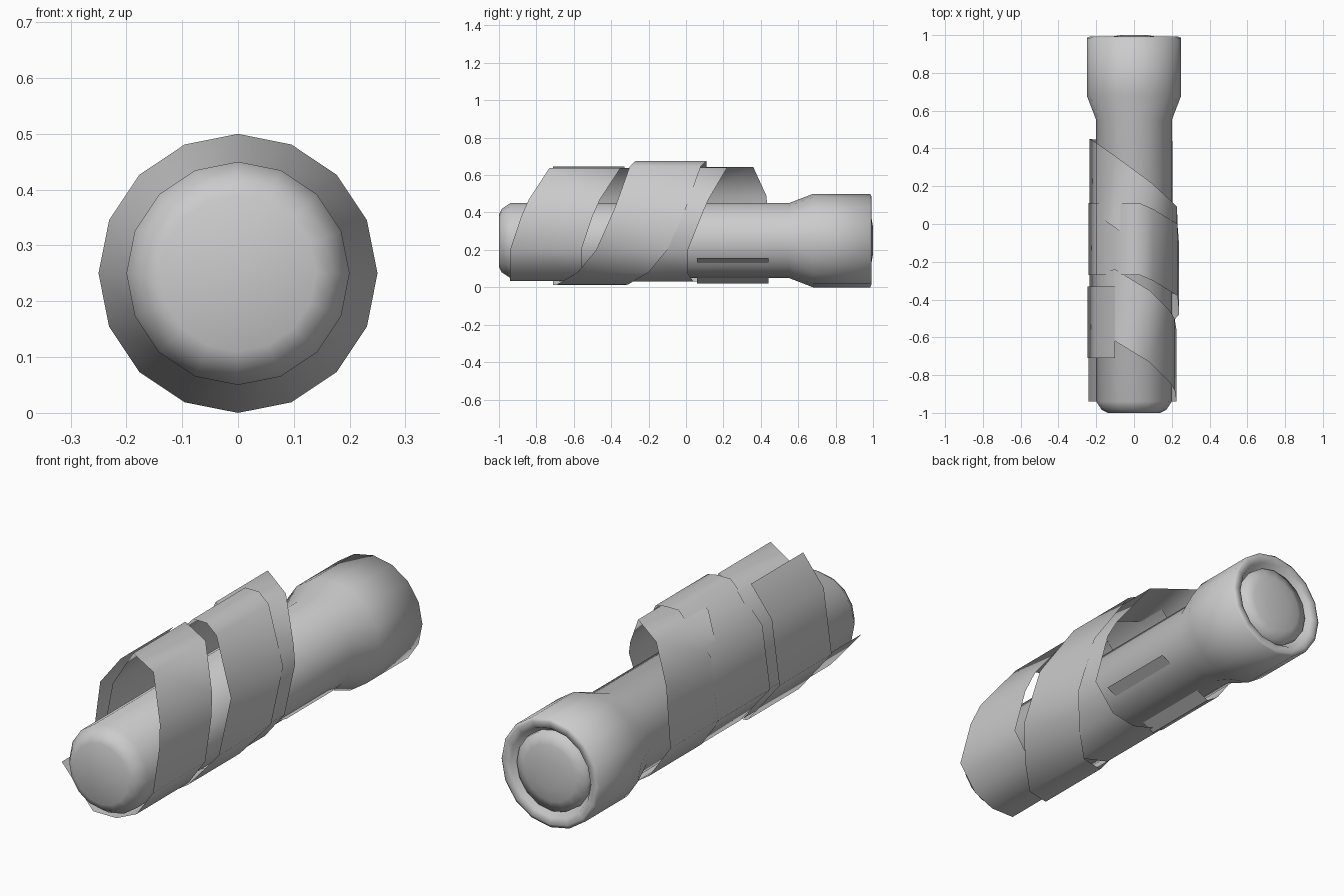
import bpy, bmesh, math

cube = bpy.data.objects.get("Cube")
if cube:
    bpy.data.objects.remove(cube)

grey = bpy.data.materials.new("plain grey")
grey.use_nodes = True
grey.diffuse_color = (0.6, 0.6, 0.6, 1)
grey.node_tree.nodes["Principled BSDF"].inputs["Base Color"].default_value = (0.6, 0.6, 0.6, 1)

SIDES = 16
AXIS_Z = 0.25
STRIP_WIDTH = 0.38


def finish(name, bm, angle):
    mesh = bpy.data.meshes.new(name)
    bm.to_mesh(mesh)
    bm.free()
    mesh.materials.append(grey)
    obj = bpy.data.objects.new(name, mesh)
    bpy.context.collection.objects.link(obj)
    bpy.ops.object.select_all(action='DESELECT')
    obj.select_set(True)
    bpy.context.view_layer.objects.active = obj
    bpy.ops.object.shade_smooth_by_angle(angle=math.radians(angle))
    return obj


def lathe(name, profile, angle):
    """Turn (radius, y) points around the long axis and close both ends."""
    bm = bmesh.new()
    rings = []
    for r, y in profile:
        ring = []
        for i in range(SIDES):
            a = math.tau * i / SIDES
            ring.append(bm.verts.new((r * math.sin(a), y, AXIS_Z + r * math.cos(a))))
        rings.append(ring)
    for a, b in zip(rings, rings[1:]):
        for i in range(SIDES):
            j = (i + 1) % SIDES
            bm.faces.new((a[i], a[j], b[j], b[i]))
    bm.faces.new(rings[0])
    bm.faces.new(rings[-1])
    bmesh.ops.recalc_face_normals(bm, faces=bm.faces)
    return finish(name, bm, angle)


def strip(name, path):
    """Sheet of constant width along y; path gives (x, z, back edge y)."""
    bm = bmesh.new()
    rows = [(bm.verts.new((x, y - STRIP_WIDTH, z)), bm.verts.new((x, y, z)))
            for x, z, y in path]
    for a, b in zip(rows, rows[1:]):
        bm.faces.new((a[0], a[1], b[1], b[0]))
    return finish(name, bm, 60)


# Main tube: rounded front, narrow grip, flared rear with a rolled rim
lathe("tube_body", [(0.14, -1), (0.17, -0.985), (0.2, -0.94), (0.2, 0.55),
                    (0.25, 0.68), (0.25, 0.985), (0.235, 0.992),
                    (0.205, 0.985), (0.185, 0.95)], 80)

# Slightly domed disc set in the rear rim
lathe("rear_disc", [(0.183, 0.94), (0.18, 0.975), (0.13, 0.99), (0.07, 1.0)], 80)

# Long strap: starts through the tube, winds forward, ends in an outer flap
strip("long_strap", [
    (0.205, 0.155, 0.44), (-0.06, 0.02, 0.44), (-0.12, 0.06, 0.44),
    (-0.235, 0.22, 0.45), (-0.2, 0.49, 0.43), (-0.1, 0.642, 0.36),
    (0.09, 0.64, 0.22), (0.2, 0.47, 0.12), (0.228, 0.4, 0.09),
    (0.23, 0.2, 0.01), (0.13, 0.075, 0.01), (0.04, 0.03, 0.04),
    (-0.08, 0.03, 0.1), (-0.24, 0.22, 0.11), (-0.2, 0.505, 0.11),
    (-0.04, 0.675, 0.11), (0.03, 0.675, 0.11), (0.1, 0.648, 0.08),
    (0.23, 0.425, 0.0), (0.238, 0.2, -0.1), (0.15, 0.08, -0.2),
    (0.03, 0.015, -0.31), (-0.08, 0.012, -0.33), (-0.245, 0.215, -0.33),
    (-0.205, 0.51, -0.33), (-0.1, 0.645, -0.33)])

# Front strap: one turn around the nose, tucked under the flap
strip("front_strap", [
    (-0.08, 0.03, -0.3), (-0.235, 0.22, -0.27), (-0.19, 0.48, -0.26),
    (-0.1, 0.635, -0.24), (0.08, 0.638, -0.35), (0.19, 0.47, -0.46),
    (0.215, 0.38, -0.5), (0.225, 0.2, -0.56), (0.14, 0.08, -0.56),
    (0.04, 0.035, -0.56), (-0.08, 0.035, -0.56), (-0.24, 0.22, -0.56)])
